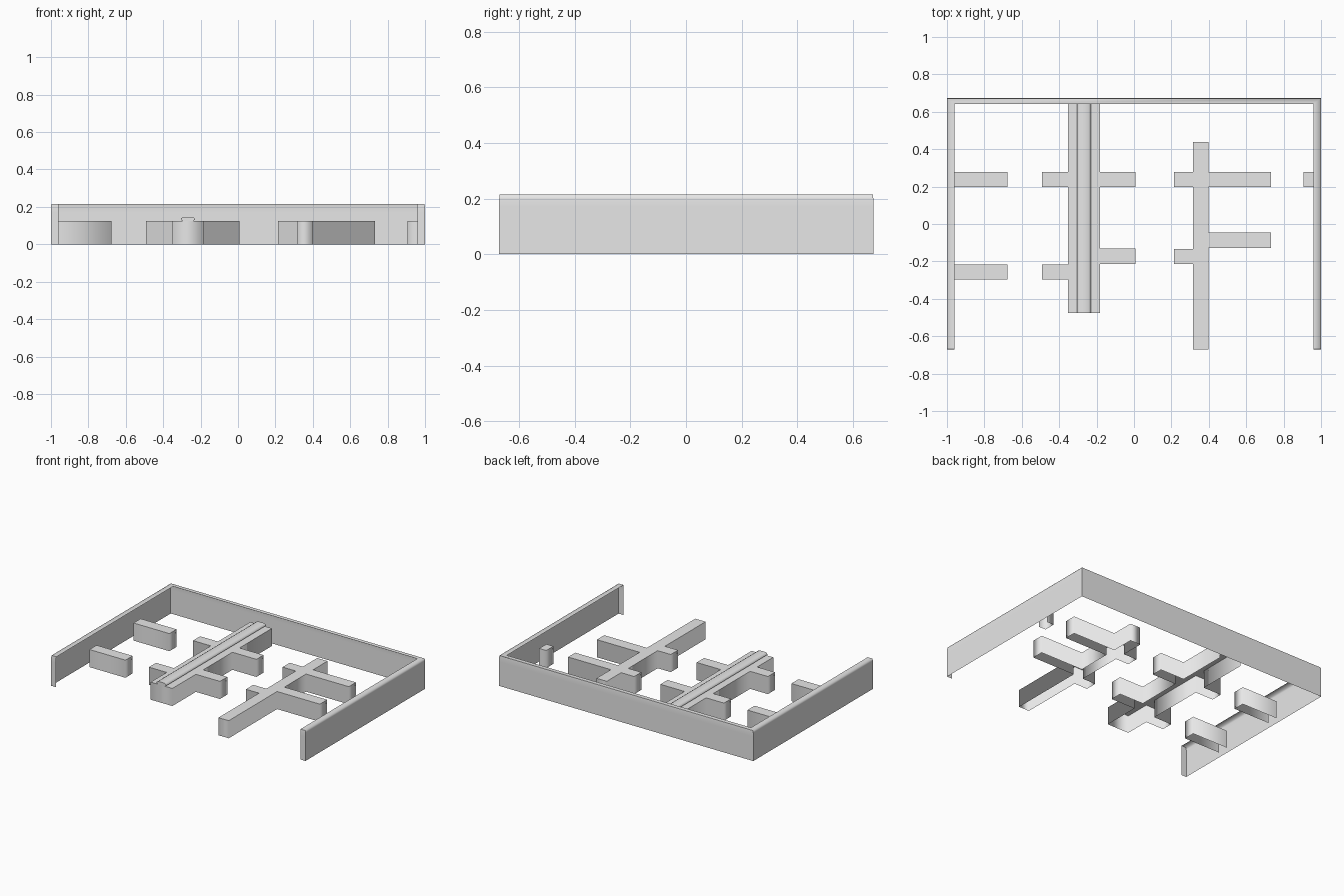
import bpy, bmesh

if "Cube" in bpy.data.objects:
    bpy.data.objects.remove(bpy.data.objects["Cube"])

grey = bpy.data.materials.new("plain grey")
grey.diffuse_color = (0.8, 0.8, 0.8, 1)
grey.use_nodes = True
grey.node_tree.nodes["Principled BSDF"].inputs["Base Color"].default_value = grey.diffuse_color


def finish(name, bm, smooth_angle=None):
    me = bpy.data.meshes.new(name)
    bm.to_mesh(me)
    bm.free()
    me.materials.append(grey)
    ob = bpy.data.objects.new(name, me)
    bpy.context.collection.objects.link(ob)
    if smooth_angle:
        bpy.ops.object.select_all(action='DESELECT')
        ob.select_set(True)
        bpy.context.view_layer.objects.active = ob
        bpy.ops.object.shade_smooth_by_angle(angle=smooth_angle)
    return ob


def shell(name, outline, top, open_side=None):
    """Extrude a plan outline upward; open underneath and where it meets the wall."""
    bm = bmesh.new()
    base = bm.faces.new([bm.verts.new((x, y, 0)) for x, y in outline])
    up = bmesh.ops.extrude_face_region(bm, geom=[base])["geom"]
    for v in (g for g in up if isinstance(g, bmesh.types.BMVert)):
        v.co.z = top
    bmesh.ops.recalc_face_normals(bm, faces=bm.faces)
    gone = [f for f in bm.faces if all(v.co.z < 1e-5 for v in f.verts)]
    if open_side:
        axis, value = open_side
        gone += [f for f in bm.faces
                 if all(abs(v.co[axis] - value) < 1e-5 for v in f.verts)]
    bmesh.ops.delete(bm, geom=gone, context='FACES')
    # Sides shade softly round the plan, the flat top stays crisp
    for f in bm.faces:
        f.smooth = True
    for e in bm.edges:
        if all(v.co.z > top - 1e-5 for v in e.verts):
            e.smooth = False
    return finish(name, bm)


def spine(x0, x1, y0, y1, left, right):
    """Plan of a straight wall with side arms given as (reach, y low, y high)."""
    pts = [(x0, y0), (x1, y0)]
    for reach, a, b in sorted(right, key=lambda r: r[1]):
        pts += [(x1, a), (reach, a), (reach, b), (x1, b)]
    pts += [(x1, y1), (x0, y1)]
    for reach, a, b in sorted(left, key=lambda r: -r[1]):
        pts += [(x0, b), (reach, b), (reach, a), (x0, a)]
    return pts


H, TOP = 0.125, 0.215
IX, IY = 0.96, 0.641      # inner edge of the wall's top ledge

# Outer wall: outside skin, front ends and a top ledge, hollow inside
bm = bmesh.new()
plan = [(-IX, -0.671), (-1, -0.671), (-1, 0.673), (1, 0.673), (1, -0.671), (IX, -0.671)]
rows = []
for z, k in ((0, 1), (0.17, 1), (0.2, 1), (TOP, 0.997)):
    rows.append([bm.verts.new((x if abs(x) < 1 else x * k, y * k, z)) for x, y in plan])
for low, high in zip(rows, rows[1:]):
    for i in range(len(plan) - 1):
        bm.faces.new((low[i + 1], low[i], high[i], high[i + 1]))
p = rows[-1]
q1, q2 = (bm.verts.new((s * IX, IY, TOP)) for s in (-1, 1))
for quad in ((p[0], q1, p[2], p[1]), (q1, q2, p[3], p[2]), (q2, p[5], p[4], p[3])):
    bm.faces.new(quad)
bmesh.ops.recalc_face_normals(bm, faces=bm.faces)
if max(bm.faces, key=lambda f: f.calc_center_median().z).normal.z < 0:
    bmesh.ops.reverse_faces(bm, faces=bm.faces)
finish("outer_wall", bm, 1.4)

# Wide central divider and narrow divider, each with side arms
shell("wide_divider", spine(-0.352, -0.182, -0.477, IY,
                            [(-0.492, 0.197, 0.277), (-0.492, -0.297, -0.217)],
                            [(0.007, 0.197, 0.277), (0.007, -0.213, -0.13)]), H, (1, IY))
shell("narrow_divider", spine(0.316, 0.397, -0.671, 0.438,
                              [(0.213, 0.197, 0.277), (0.213, -0.215, -0.133)],
                              [(0.733, 0.197, 0.277), (0.733, -0.128, -0.046)]), H)

# Short walls attached to the outer wall, open where they meet it
for name, x0, x1, y0 in (("left_back_stub", -IX, -0.677, 0.197),
                         ("left_front_stub", -IX, -0.677, -0.297),
                         ("right_stub", 0.905, IX, 0.197)):
    shell(name, [(x0, y0), (x1, y0), (x1, y0 + 0.08), (x0, y0 + 0.08)], H,
          (0, IX if x0 > 0 else -IX))

# Rounded rail along the wide divider, open below
bm = bmesh.new()
section = [(0.028, H), (0.038, 0.131), (0.036, 0.139), (0.025, 0.146)]
section += [(-x, z) for x, z in reversed(section)]
face = bm.faces.new([bm.verts.new((x - 0.268, -0.477, z)) for x, z in section])
geom = bmesh.ops.extrude_face_region(bm, geom=[face])["geom"]
for v in (g for g in geom if isinstance(g, bmesh.types.BMVert)):
    v.co.y = IY
bmesh.ops.recalc_face_normals(bm, faces=bm.faces)
gone = [f for f in bm.faces if all(v.co.z < H + 1e-5 for v in f.verts)
        or all(v.co.y > IY - 1e-5 for v in f.verts)]
bmesh.ops.delete(bm, geom=gone, context='FACES')
finish("top_rail", bm, 0.87)
